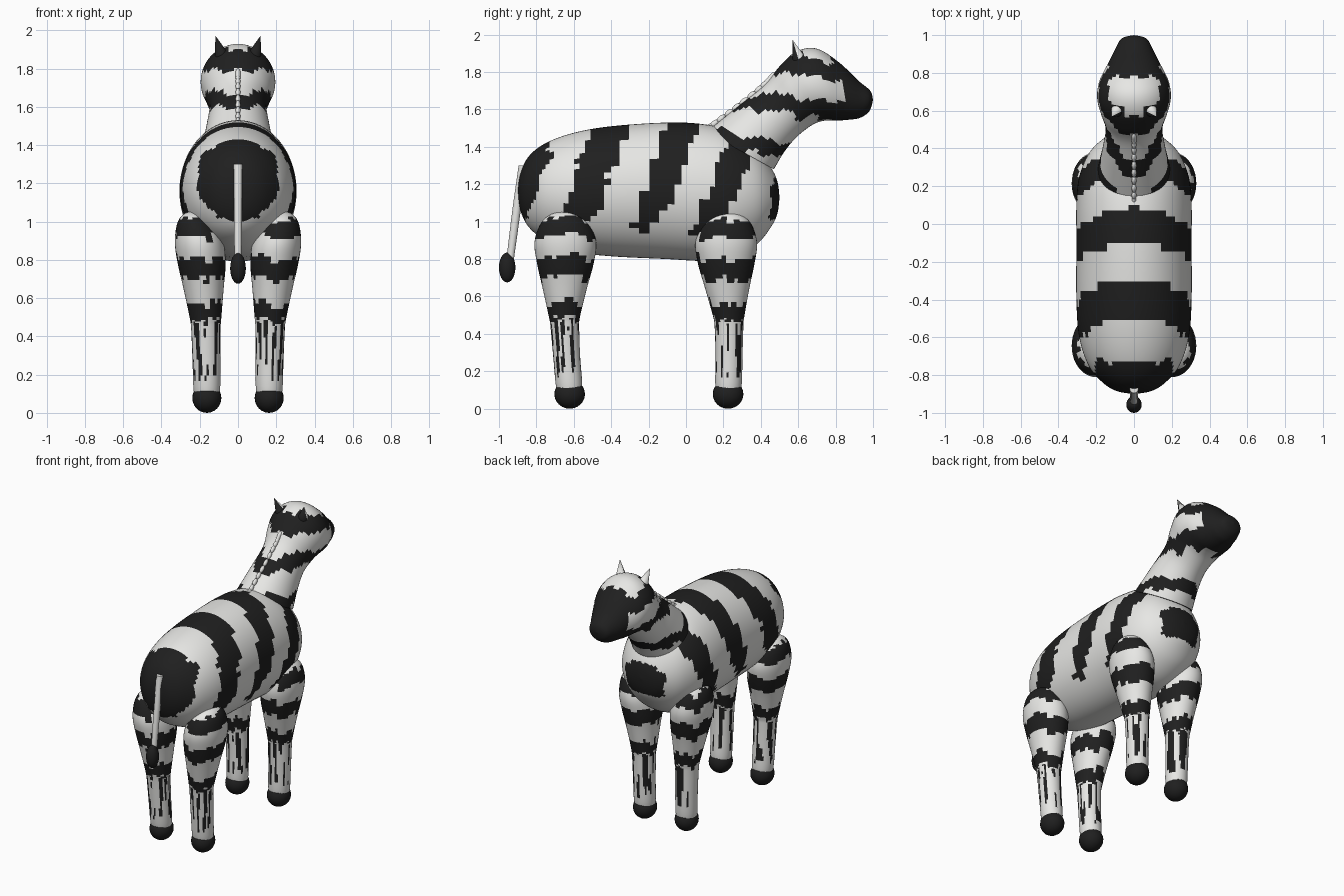
import bpy, bmesh, math, random
from mathutils import Vector, Matrix, noise

cube = bpy.data.objects.get("Cube")
if cube:
    bpy.data.objects.remove(cube, do_unlink=True)
random.seed(4)


def material(name, rgb):
    m = bpy.data.materials.new(name)
    m.use_nodes = True
    m.diffuse_color = (*rgb, 1)
    m.node_tree.nodes["Principled BSDF"].inputs["Base Color"].default_value = (*rgb, 1)
    return m


WHITE = material("coat_white", (0.8, 0.8, 0.78))
BLACK = material("stripe_black", (0.014, 0.014, 0.014))


def finish(name, bm, rule=None, mats=(WHITE, BLACK)):
    """Turn a bmesh into a smooth object; rule(centre) picks the dark faces."""
    bmesh.ops.remove_doubles(bm, verts=bm.verts, dist=0.0005)
    bmesh.ops.recalc_face_normals(bm, faces=bm.faces)
    for f in bm.faces:
        f.smooth = len(f.verts) < 5
        if rule:
            f.material_index = int(rule(f.calc_center_median()))
    me = bpy.data.meshes.new(name)
    bm.to_mesh(me)
    bm.free()
    for m in mats:
        me.materials.append(m)
    ob = bpy.data.objects.new(name, me)
    bpy.context.collection.objects.link(ob)
    return ob


def spline(rows, steps):
    """Catmull-Rom through rows of numbers."""
    out = []
    for i in range(len(rows) - 1):
        a, b, c, d = (rows[min(max(i + k, 0), len(rows) - 1)] for k in (-1, 0, 1, 2))
        for s in range(steps):
            t = s / steps
            out.append([q + 0.5 * t * (r - p + t * (2 * p - 5 * q + 4 * r - u
                        + t * (3 * (q - r) + u - p))) for p, q, r, u in zip(a, b, c, d)])
    return out + [list(rows[-1])]


def loft(name, rows, rule, steps=6, seg=48):
    """Skin ellipses given as (x, y_top, z_top, y_bottom, z_bottom, half_width)."""
    bm = bmesh.new()
    rings = []
    for x, yt, zt, yb, zb, w in spline(rows, steps):
        mid = Vector((x, (yt + yb) / 2, (zt + zb) / 2))
        up = Vector((0, (yt - yb) / 2, (zt - zb) / 2))
        side = Vector((max(w, 0), 0, 0))
        angles = [math.tau * k / seg for k in range(seg)]
        rings.append([bm.verts.new(mid + up * math.cos(a) + side * math.sin(a)) for a in angles])
    for r, q in zip(rings, rings[1:]):
        for k in range(seg):
            j = (k + 1) % seg
            bm.faces.new((r[k], r[j], q[j], q[k]))
    for ring, row in ((rings[0], rows[0]), (rings[-1], rows[-1])):
        if row[5] > 0.01:
            bm.faces.new(ring)
    return finish(name, bm, rule)


def ball(name, centre, radii, mat, seg=24):
    bm = bmesh.new()
    bmesh.ops.create_uvsphere(bm, u_segments=seg, v_segments=seg // 2, radius=1,
                              matrix=Matrix.Translation(centre) @ Matrix.Diagonal((*radii, 1)))
    return finish(name, bm, mats=(mat,))


def jag(c, freq=14, amp=0.035):
    return amp * noise.noise(Vector((abs(c.x), c.y, c.z)) * freq)


# Barrel-shaped body with slanting stripes above a plain belly
def body_stripes(c):
    n = jag(c)
    s = c.y - 0.38 * (c.z - 1.5) + n
    if c.z + 2 * n < 0.97:
        return False
    if c.y + n > 0.455:
        return 1.02 < c.z + n < 1.22
    return (s < -0.68 and c.y + n < -0.73) or any(
        lo < s < hi for lo, hi in ((-0.5, -0.31), (-0.1, 0.07), (0.25, 0.4)))


# (y, top, bottom, half width)
body = [(-0.9, 1.17, 1.17, 0), (-0.885, 1.26, 1.06, 0.09), (-0.84, 1.35, 0.97, 0.165),
        (-0.75, 1.42, 0.9, 0.24), (-0.6, 1.475, 0.84, 0.29), (-0.4, 1.51, 0.815, 0.305),
        (-0.1, 1.53, 0.8, 0.305), (0.1, 1.52, 0.79, 0.305), (0.25, 1.48, 0.805, 0.29),
        (0.38, 1.39, 0.88, 0.235), (0.46, 1.28, 0.98, 0.15), (0.49, 1.21, 1.05, 0.08),
        (0.5, 1.13, 1.13, 0)]
loft("body", [(0, y, t, y, b, w) for y, t, b, w in body], body_stripes, seg=64)


# Neck and head in one skin, with a dark muzzle and a pale forehead
def head_stripes(c):
    n = jag(c)
    if c.y + n > 0.84 or (c.y + n > 0.78 and c.z < 1.58):
        return True
    s = c.z + 0.2 * (c.y - 0.4) + n
    top = c.z + 0.15 * max(0, c.y - 0.6) + n
    return 1.36 < s < 1.45 or 1.59 < c.z + 0.04 * (c.y > 0.58) + n < 1.68 or 1.785 < top < 1.89


loft("neck_and_head", [
    (0, 0.11, 1.48, 0.47, 1.28, 0.19), (0, 0.27, 1.61, 0.53, 1.38, 0.165),
    (0, 0.42, 1.73, 0.6, 1.46, 0.15), (0, 0.5, 1.83, 0.68, 1.52, 0.175),
    (0, 0.59, 1.91, 0.74, 1.54, 0.195), (0, 0.7, 1.925, 0.8, 1.54, 0.185),
    (0, 0.82, 1.85, 0.87, 1.545, 0.14), (0, 0.92, 1.755, 0.93, 1.555, 0.1),
    (0, 0.985, 1.7, 0.98, 1.59, 0.065), (0, 1, 1.65, 1, 1.65, 0)], head_stripes, steps=7)

# Legs: (z, x, half width, half depth, hind y, front y)
leg = [(1.055, 0.235, 0, 0, -0.65, 0.22), (1.04, 0.233, 0.05, 0.07, -0.65, 0.22),
       (0.99, 0.22, 0.098, 0.13, -0.647, 0.217), (0.89, 0.203, 0.127, 0.165, -0.645, 0.215),
       (0.78, 0.19, 0.125, 0.152, -0.645, 0.215), (0.65, 0.18, 0.105, 0.12, -0.648, 0.22),
       (0.5, 0.17, 0.083, 0.085, -0.65, 0.228), (0.44, 0.168, 0.077, 0.077, -0.648, 0.23),
       (0.28, 0.165, 0.073, 0.072, -0.638, 0.23), (0.12, 0.163, 0.069, 0.07, -0.625, 0.227),
       (0.05, 0.163, 0.05, 0.05, -0.622, 0.225)]


def leg_stripes(cx, cy, seed):
    jags = [random.uniform(-0.025, 0.025) for k in range(24)]

    def rule(c):
        # zigzag bands on the thigh, long vertical streaks on the shin
        a = math.atan2(c.y - cy, c.x - cx)
        z = c.z + jags[int((a + math.pi) / math.tau * 24) % 24]
        if 0.92 < z < 1.015 or 0.7 < z < 0.81 or 0.48 < z < 0.57:
            return True
        streak = noise.noise(Vector((math.cos(a) * 3, math.sin(a) * 3, c.z * 2.5 + seed)))
        return 0.18 < z < 0.47 and streak > 0.12
    return rule


for x_name, sx in (("left", 1), ("right", -1)):
    for y_name, col in (("hind", 4), ("front", 5)):
        rows = [(sx * r[1], r[col] + r[3], r[0], r[col] - r[3], r[0], r[2]) for r in leg]
        cx, cy = sx * 0.175, leg[5][col]
        loft(f"{y_name}_{x_name}_leg", rows, leg_stripes(cx, cy, 7.3 * col + sx), seg=40)
        ball(f"{y_name}_{x_name}_hoof", (sx * 0.163, leg[-1][col], 0.078),
             (0.076, 0.082, 0.078), BLACK)

    # Pointed ears, dark behind and pale in front
    bm = bmesh.new()
    base, tip = Vector((sx * 0.085, 0.605, 1.865)), Vector((sx * 0.118, 0.57, 1.972))
    axis = tip - base
    turn = axis.to_track_quat('Z', 'Y').to_matrix().to_4x4()
    bmesh.ops.create_cone(bm, segments=16, radius1=0.038, radius2=0, depth=axis.length,
                          matrix=Matrix.Translation((base + tip) / 2) @ turn)
    finish(f"{x_name}_ear", bm, lambda c: c.y < 0.59)

# Mane: a row of small tufts down the back of the neck
bm = bmesh.new()
crest = spline([(0.125, 1.505), (0.27, 1.612), (0.42, 1.733), (0.465, 1.78)], 4)
for y, z in crest:
    bmesh.ops.create_uvsphere(bm, u_segments=12, v_segments=8, radius=1,
                              matrix=Matrix.Translation((0, y, z))
                              @ Matrix.Rotation(math.radians(40), 4, 'X')
                              @ Matrix.Diagonal((0.013, 0.028, 0.016, 1)))
finish("mane", bm, mats=(WHITE,))

# Tail and its dark tuft
loft("tail", [(0, -0.85, 1.3, -0.895, 1.3, 0.023), (0, -0.885, 1.05, -0.93, 1.05, 0.021),
              (0, -0.92, 0.8, -0.96, 0.8, 0.019)], lambda c: False, steps=4, seg=16)
ball("tail_tuft", (0, -0.956, 0.755), (0.041, 0.044, 0.08), BLACK)
